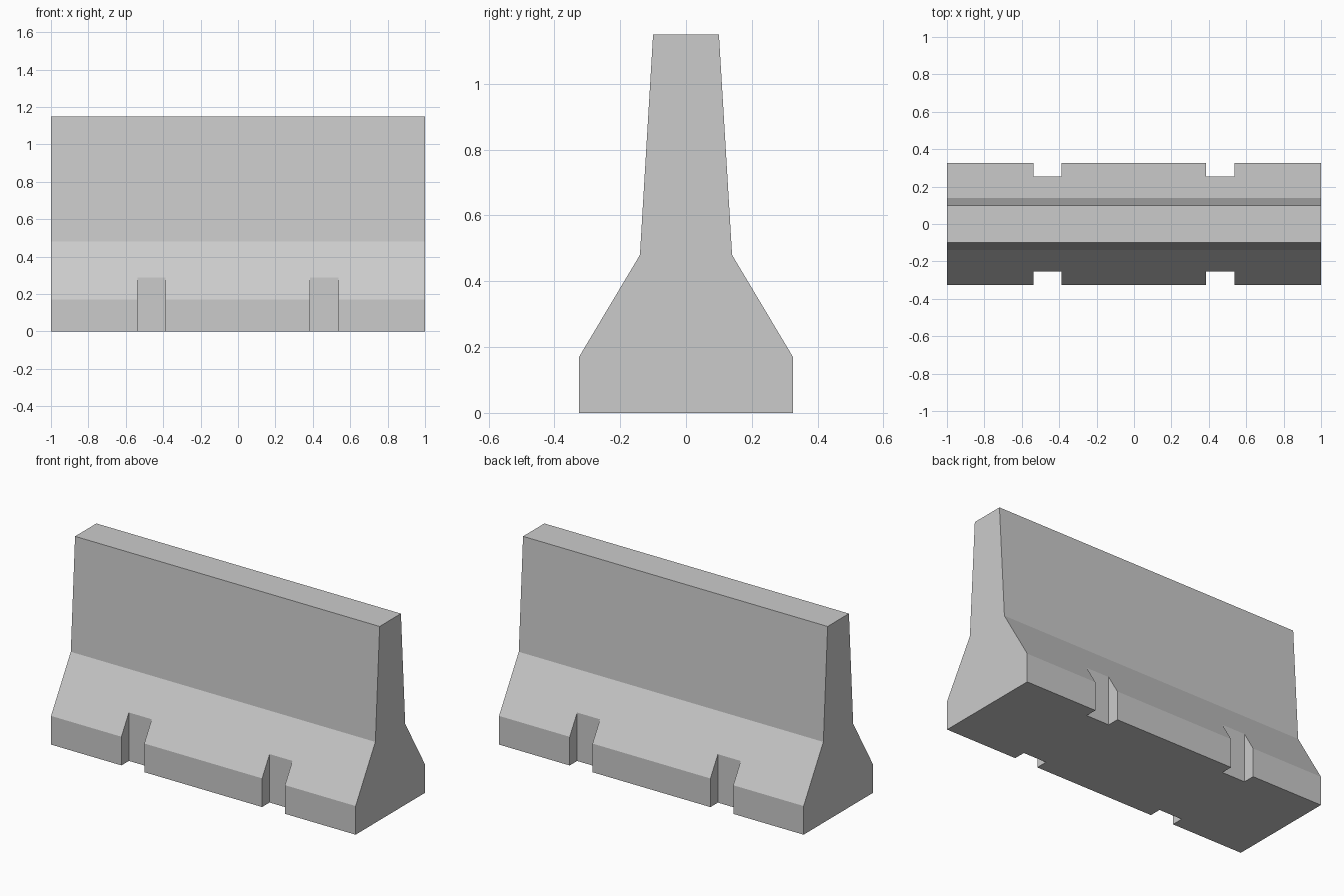
import bpy, bmesh

cube = bpy.data.objects.get("Cube")
if cube:
    bpy.data.objects.remove(cube, do_unlink=True)

LENGTH = 2.0
NOTCH_WIDTH = 0.15
NOTCH_FLOOR = 0.255   # half width of the foot inside a notch

# Concrete material
concrete = bpy.data.materials.new("concrete grey")
concrete.use_nodes = True
colour = (0.6, 0.6, 0.6, 1)
concrete.diffuse_color = colour
concrete.node_tree.nodes["Principled BSDF"].inputs["Base Color"].default_value = colour


def finish(name, bm):
    bmesh.ops.recalc_face_normals(bm, faces=bm.faces)
    mesh = bpy.data.meshes.new(name)
    bm.to_mesh(mesh)
    bm.free()
    mesh.materials.append(concrete)
    obj = bpy.data.objects.new(name, mesh)
    bpy.context.collection.objects.link(obj)
    return obj


# Barrier body: mirrored half profile swept along its length
half = [(0.325, 0), (0.325, 0.17), (0.14, 0.48), (0.1, 1.15)]
profile = half + [(-y, z) for y, z in reversed(half)]
bm = bmesh.new()
end = bm.faces.new([bm.verts.new((-LENGTH / 2, y, z)) for y, z in profile])
swept = bmesh.ops.extrude_face_region(bm, geom=[end], use_keep_orig=True)
moved = [v for v in swept["geom"] if isinstance(v, bmesh.types.BMVert)]
bmesh.ops.translate(bm, verts=moved, vec=(LENGTH, 0, 0))
barrier = finish("barrier_body", bm)

# Lifting notches: two on each side of the foot
bm = bmesh.new()
for x in (-0.463, 0.461):
    for side in (-1, 1):
        box = bmesh.ops.create_cube(bm, size=1)["verts"]
        bmesh.ops.scale(bm, verts=box, vec=(NOTCH_WIDTH, 0.2, 1))
        bmesh.ops.translate(bm, verts=box, vec=(x, side * (NOTCH_FLOOR + 0.1), 0))
cutter = finish("notch_cutter", bm)
cutter.hide_render = True

cut = barrier.modifiers.new("notches", 'BOOLEAN')
cut.operation = 'DIFFERENCE'
cut.solver = 'EXACT'
cut.object = cutter
bpy.context.view_layer.objects.active = barrier
bpy.ops.object.modifier_apply(modifier=cut.name)
bpy.data.objects.remove(cutter, do_unlink=True)
